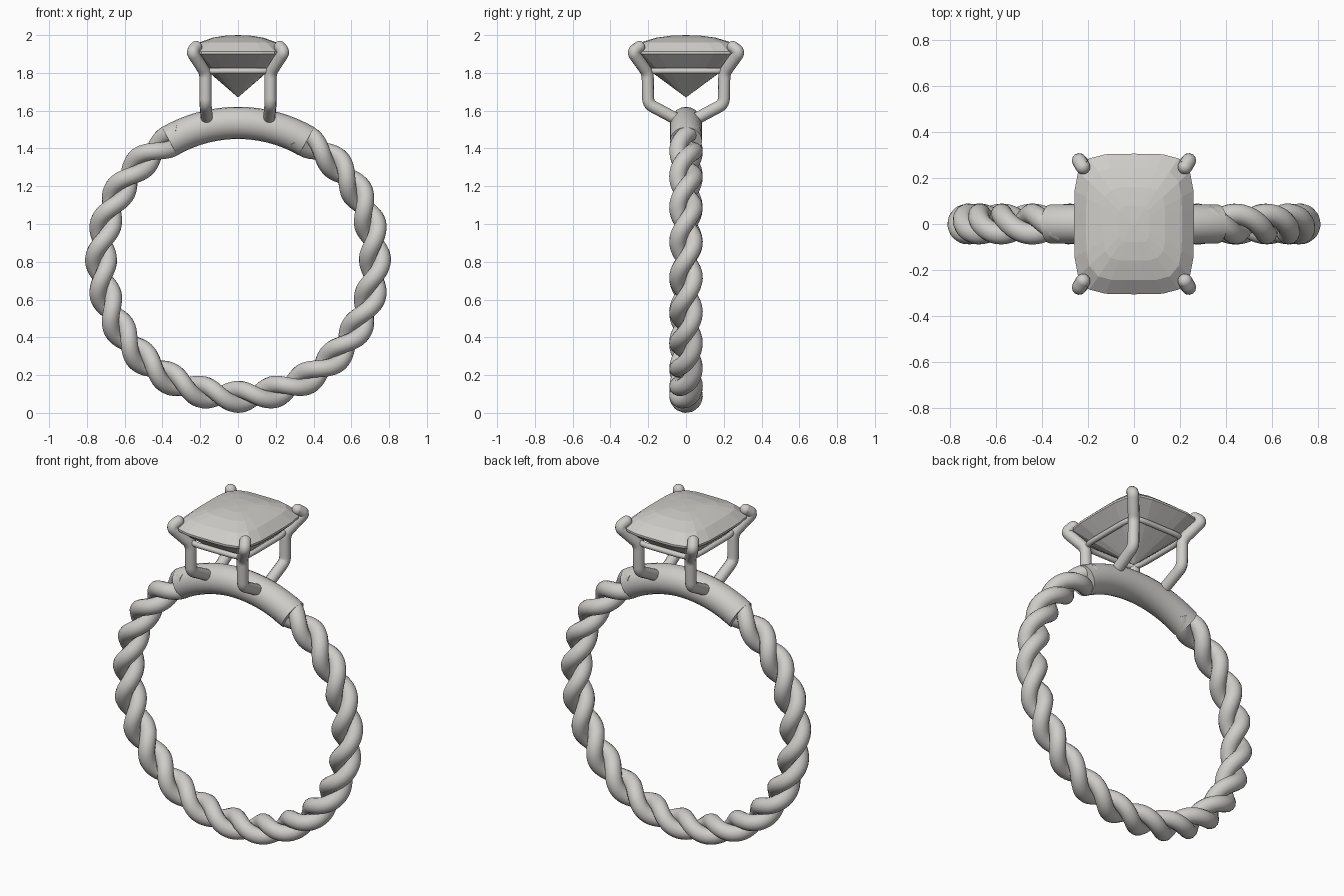
import bpy, bmesh, math
from mathutils import Vector

if "Cube" in bpy.data.objects:
    bpy.data.objects.remove(bpy.data.objects["Cube"], do_unlink=True)

metal = bpy.data.materials.new("pale_silver")
metal.use_nodes = True
COLOUR = (0.62, 0.61, 0.585, 1)
metal.diffuse_color = COLOUR
metal.node_tree.nodes["Principled BSDF"].inputs["Base Color"].default_value = COLOUR

CENTRE_Z, RING_R = 0.81, 0.725
UP = math.pi / 2


def tube(name, points, radius, closed=False, sides=4):
    """Round tube along a list of points, turned into a smooth mesh."""
    curve = bpy.data.curves.new(name, "CURVE")
    curve.dimensions = "3D"
    curve.bevel_depth = radius
    curve.bevel_resolution = sides
    curve.use_fill_caps = True
    spline = curve.splines.new("POLY")
    spline.points.add(len(points) - 1)
    for p, co in zip(spline.points, points):
        p.co = (*co, 1)
    spline.use_cyclic_u = closed
    curve.materials.append(metal)
    obj = bpy.data.objects.new(name, curve)
    bpy.context.collection.objects.link(obj)
    bpy.ops.object.select_all(action="DESELECT")
    obj.select_set(True)
    bpy.context.view_layer.objects.active = obj
    bpy.ops.object.convert(target="MESH")
    bpy.ops.object.shade_smooth_by_angle(angle=math.radians(50))
    return bpy.context.object


def rounded(points, size, steps=5):
    """Replace each inner corner of a path with a small curve."""
    pts = [Vector(p) for p in points]
    out = [pts[0]]
    for a, b, c in zip(pts, pts[1:], pts[2:]):
        cut = min(size, (a - b).length * 0.48, (c - b).length * 0.48)
        start, end = b + (a - b).normalized() * cut, b + (c - b).normalized() * cut
        for i in range(steps + 1):
            t = i / steps
            out.append(start * (1 - t) ** 2 + b * 2 * t * (1 - t) + end * t * t)
    return out + [pts[-1]]


def ball(name, centre, radius):
    bpy.ops.mesh.primitive_uv_sphere_add(segments=16, ring_count=10, radius=radius, location=centre)
    obj = bpy.context.object
    obj.name = name
    obj.data.materials.append(metal)
    bpy.ops.object.shade_smooth()


# Twisted band: two strands winding round the ring circle, open at the top
def strand_point(t, phase):
    gap = math.radians(25)
    a = UP + gap + t * (2 * math.pi - 2 * gap)
    p = 12 * (a + UP) + phase
    r = RING_R + 0.039 * math.cos(p)
    return (r * math.cos(a), 0.043 * math.sin(p), CENTRE_Z + r * math.sin(a))


for label, phase in (("first", 0), ("second", math.pi)):
    tube(label + "_strand", [strand_point(i / 260, phase) for i in range(261)], 0.046, sides=5)

# Plain shoulder bar across the top of the band
arc = [UP + math.radians(30) * (i / 16 - 1) for i in range(33)]
tube("shoulder_bar", [(RING_R * math.cos(a), 0, CENTRE_Z + RING_R * math.sin(a)) for a in arc],
     0.085, sides=8)

# Four claws, mirrored left/right and front/back
CLAW = [(0.165, 0.05, 1.555), (0.172, 0.2, 1.635), (0.172, 0.203, 1.8),
        (0.244, 0.283, 1.91), (0.222, 0.248, 1.937)]
for sx, side in ((1, "left"), (-1, "right")):
    for sy, end in ((1, "back"), (-1, "front")):
        path = [(x * sx, y * sy, z) for x, y, z in CLAW]
        name = f"{end}_{side}_claw"
        tube(name, rounded(path, 0.03), 0.032)
        ball(name + "_tip", path[-1], 0.032)
        ball(name + "_foot", path[0], 0.032)


# Cushion outline shared by the gem rings and the basket rail
def cushion(i, count, rx, ry, power=4.5):
    a = 2 * math.pi * i / count
    c, s = math.cos(a), math.sin(a)
    k = (abs(c) ** power + abs(s) ** power) ** (-1 / power)
    return rx * c * k, ry * s * k


rail = [(*cushion(i, 48, 0.185, 0.215, 7), 1.81) for i in range(48)]
tube("basket_rail", rail, 0.016, closed=True, sides=3)

# Cut gem: faceted rings from the bottom point to the domed crown
SEGMENTS = 28
LEVELS = [(0.72, 1.832), (1.0, 1.9), (1.0, 1.912), (0.8, 1.96), (0.52, 1.986), (0.26, 1.997)]
bm = bmesh.new()
rings = [[bm.verts.new((*cushion(i, SEGMENTS, 0.26 * k, 0.305 * k), z)) for i in range(SEGMENTS)]
         for k, z in LEVELS]
bottom, top = bm.verts.new((0, 0, 1.67)), bm.verts.new((0, 0, 2.0))
for i in range(SEGMENTS):
    j = (i + 1) % SEGMENTS
    bm.faces.new((bottom, rings[0][j], rings[0][i]))
    bm.faces.new((top, rings[-1][i], rings[-1][j]))
    for low, high in zip(rings, rings[1:]):
        bm.faces.new((low[i], low[j], high[j], high[i]))
bmesh.ops.recalc_face_normals(bm, faces=bm.faces)
mesh = bpy.data.meshes.new("gem")
bm.to_mesh(mesh)
bm.free()
mesh.materials.append(metal)
bpy.context.collection.objects.link(bpy.data.objects.new("gem", mesh))
